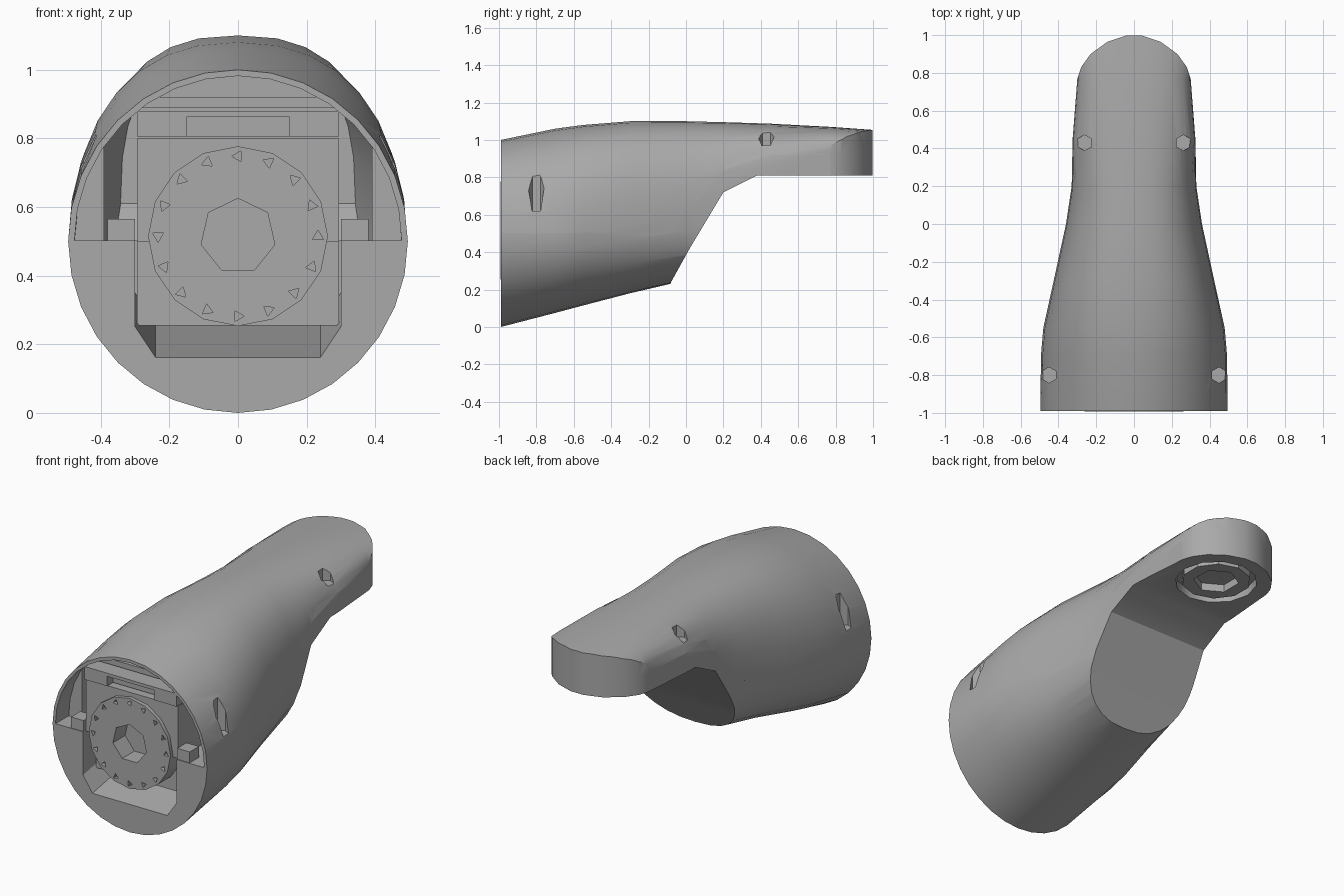
import bpy, bmesh, math
from mathutils import Matrix, Vector

if "Cube" in bpy.data.objects:
    bpy.data.objects.remove(bpy.data.objects["Cube"], do_unlink=True)

grey = bpy.data.materials.new("plain grey")
grey.use_nodes = True
COLOUR = (0.4, 0.4, 0.4, 1)
grey.diffuse_color = COLOUR
grey.node_tree.nodes["Principled BSDF"].inputs["Base Color"].default_value = COLOUR


def finish(name, bm):
    bmesh.ops.recalc_face_normals(bm, faces=bm.faces)
    mesh = bpy.data.meshes.new(name)
    bm.to_mesh(mesh)
    bm.free()
    mesh.materials.append(grey)
    obj = bpy.data.objects.new(name, mesh)
    bpy.context.collection.objects.link(obj)
    return obj


def box(name, x, y, z):
    bm = bmesh.new()
    bmesh.ops.create_cube(bm, size=1)
    for v in bm.verts:
        v.co = Vector([lo + (c + 0.5) * (hi - lo) for c, (lo, hi) in zip(v.co, (x, y, z))])
    return finish(name, bm)


def cylinder(name, centre, radius, depth, sides, axis="Z", turn=0):
    bm = bmesh.new()
    rot = Matrix.Rotation(math.pi / 2, 4, "X") if axis == "Y" else Matrix()
    bmesh.ops.create_cone(bm, cap_ends=True, segments=sides, radius1=radius, radius2=radius,
                          depth=depth, matrix=Matrix.Translation(centre) @ rot @ Matrix.Rotation(turn, 4, "Z"))
    return finish(name, bm)


def prism(name, points, lo, hi, axis, rise=0):
    """Extrude a 2D outline along an axis, lifting its far end by rise."""
    bm = bmesh.new()
    n = "XYZ".index(axis)

    def place(pair, level):
        co = list(pair)
        co.insert(n, level)
        return co
    face = bm.faces.new([bm.verts.new(place(p, lo)) for p in points])
    moved = bmesh.ops.extrude_face_region(bm, geom=[face])["geom"]
    shift = Vector(place((0, rise), hi - lo))
    bmesh.ops.translate(bm, vec=shift, verts=[g for g in moved if isinstance(g, bmesh.types.BMVert)])
    return finish(name, bm)


def loft(name, stations, inset=0.0, sides=32):
    """Skin super-elliptic rings: y, half width, top, middle, bottom, roundness above and below."""
    bm = bmesh.new()
    rings = []
    for y, w, top, mid, low, e_top, e_low in stations:
        ring = []
        for i in range(sides):
            t = 2 * math.pi * i / sides
            c, s = math.cos(t), math.sin(t)
            e = e_top if s >= 0 else e_low
            h = top - mid - inset if s >= 0 else mid - low
            x = (w - inset) * math.copysign(abs(c) ** (2 / e), c)
            ring.append(bm.verts.new((x, y, mid + h * math.copysign(abs(s) ** (2 / e), s))))
        rings.append(ring)
    for a, b in zip(rings, rings[1:]):
        for i in range(sides):
            j = (i + 1) % sides
            bm.faces.new((a[i], a[j], b[j], b[i]))
    bm.faces.new(rings[0])
    bm.faces.new(rings[-1])
    return finish(name, bm)


def boolean(obj, tool, operation="DIFFERENCE"):
    mod = obj.modifiers.new("cut", "BOOLEAN")
    mod.operation, mod.object, mod.solver = operation, tool, "EXACT"
    bpy.context.view_layer.objects.active = obj
    bpy.ops.object.modifier_apply(modifier=mod.name)
    bpy.data.objects.remove(tool, do_unlink=True)


# Outer form of the arm, from the round open end to the slim tip
HULL = [
    (-0.99, 0.495, 1.0, 0.5, 0.0, 2, 2),
    (-0.7, 0.493, 1.06, 0.5, 0.075, 2.15, 2),
    (-0.55, 0.48, 1.08, 0.51, 0.115, 2.3, 2),
    (-0.3, 0.425, 1.1, 0.54, 0.18, 2.5, 2.1),
    (0.0, 0.36, 1.1, 0.62, 0.25, 2.5, 2.6),
    (0.2, 0.33, 1.095, 0.75, 0.25, 2.4, 3.5),
    (0.45, 0.325, 1.087, 0.86, 0.25, 2.4, 5),
    (0.77, 0.3, 1.07, 0.94, 0.25, 2.5, 6),
    (1.05, 0.3, 1.05, 0.95, 0.25, 2.5, 6),
]
SEAM = [(0.27, 0.92), (0.22, 0.85), (-0.1, 0.502), (-1.1, 0.502)]
LOWER = [(-1.1, -0.1), (-0.2, -0.1), (-0.08, 0.24), (0.02, 0.42), (0.2, 0.72), (0.38, 0.81),
         (1.1, 0.81), (1.1, 0.92)] + SEAM
UPPER = SEAM + [(-1.1, 1.3), (1.1, 1.3), (1.1, 0.92)]

# Plan outline that rounds off the tip with an upright wall
half = [(0.6, -1.2), (0.6, 0.7), (0.3, 0.77), (0.28, 0.83), (0.23, 0.9), (0.14, 0.965), (0.04, 0.998)]
PLAN = half + [(-x, y) for x, y in reversed(half)]


def shell(name, profile):
    obj = loft(name, HULL)
    boolean(obj, prism("side_cut", profile, -1, 1, "X"), "INTERSECT")
    boolean(obj, prism("plan_cut", PLAN, -0.5, 1.5, "Z"), "INTERSECT")
    return obj


# Upper shell: hollow behind the open end, with a screw boss left on each side
upper_shell = shell("upper_shell", UPPER)
hollow = loft("hollow", [(-1.1,) + HULL[0][1:]] + HULL[:5], inset=0.018)
for side in (-1, 1):
    boolean(hollow, box("boss", sorted((side * 0.39, side * 0.6)), (-0.87, -0.73), (0.4, 0.9)))
boolean(upper_shell, hollow)

# Screw holes sunk straight down into the shell
for side in (-1, 1):
    for x, y, floor in ((0.262, 0.43, 0.97), (0.45, -0.8, 0.62)):
        boolean(upper_shell, cylinder("screw_cut", (side * x, y, floor + 0.25), 0.042, 0.5, 6))

# Lower shell: solid, with a chamfered pocket whose floor climbs with the underside
lower_shell = shell("lower_shell", LOWER)
POCKET = [(-0.3, 0.7), (-0.3, 0.25), (-0.24, 0.16), (0.24, 0.16), (0.3, 0.25), (0.3, 0.7)]
boolean(lower_shell, prism("pocket_cut", POCKET, -1.0, -0.45, "Y", 0.1))

# Bearing seat under the tip
boolean(lower_shell, cylinder("seat_cut", (0, 0.7, 0.8), 0.225, 0.12, 12))
bearing_ring = cylinder("bearing_ring", (0, 0.7, 0.845), 0.19, 0.06, 10)
boolean(bearing_ring, cylinder("bore_cut", (0, 0.7, 0.84), 0.125, 0.2, 6))

# Motor: recessed body, upper face plate, and a bracket with a slot
motor = box("motor_body", (-0.295, 0.295), (-0.88, -0.5), (0.255, 0.8))
face_plate = box("motor_face_plate", (-0.295, 0.295), (-0.97, -0.88), (0.5, 0.8))
boolean(face_plate, cylinder("shaft_cut", (0, -0.93, 0.515), 0.11, 0.16, 7, "Y"))
bracket = box("motor_bracket", (-0.295, 0.295), (-0.985, -0.5), (0.805, 0.88))
boolean(bracket, box("slot_cut", (-0.15, 0.15), (-1.1, -0.93), (0.79, 0.862)))
box("top_plate", (-0.28, 0.28), (-0.9, -0.5), (0.888, 0.92))

# Output wheel with a central bore and a ring of three-sided holes
wheel = cylinder("output_wheel", (0, -0.936, 0.515), 0.262, 0.112, 16, "Y")
boolean(wheel, cylinder("bore_cut", (0, -0.95, 0.515), 0.11, 0.2, 7, "Y"))
for i in range(16):
    a = 2 * math.pi * i / 16
    spot = (0.233 * math.cos(a), -0.99, 0.515 + 0.233 * math.sin(a))
    boolean(wheel, cylinder("hole_cut", spot, 0.018, 0.04, 3, "Y", a))

# Side lugs that locate the motor on the lower shell
for side, word in ((-1, "right"), (1, "left")):
    box(word + "_lug", sorted((side * 0.3, side * 0.38)), (-0.985, -0.9), (0.502, 0.565))

# Smooth shading with crisp edges
bpy.ops.object.select_all(action="DESELECT")
for obj in bpy.context.scene.objects:
    if obj.type == "MESH":
        obj.select_set(True)
        bpy.context.view_layer.objects.active = obj
bpy.ops.object.shade_smooth_by_angle(angle=math.radians(32))
